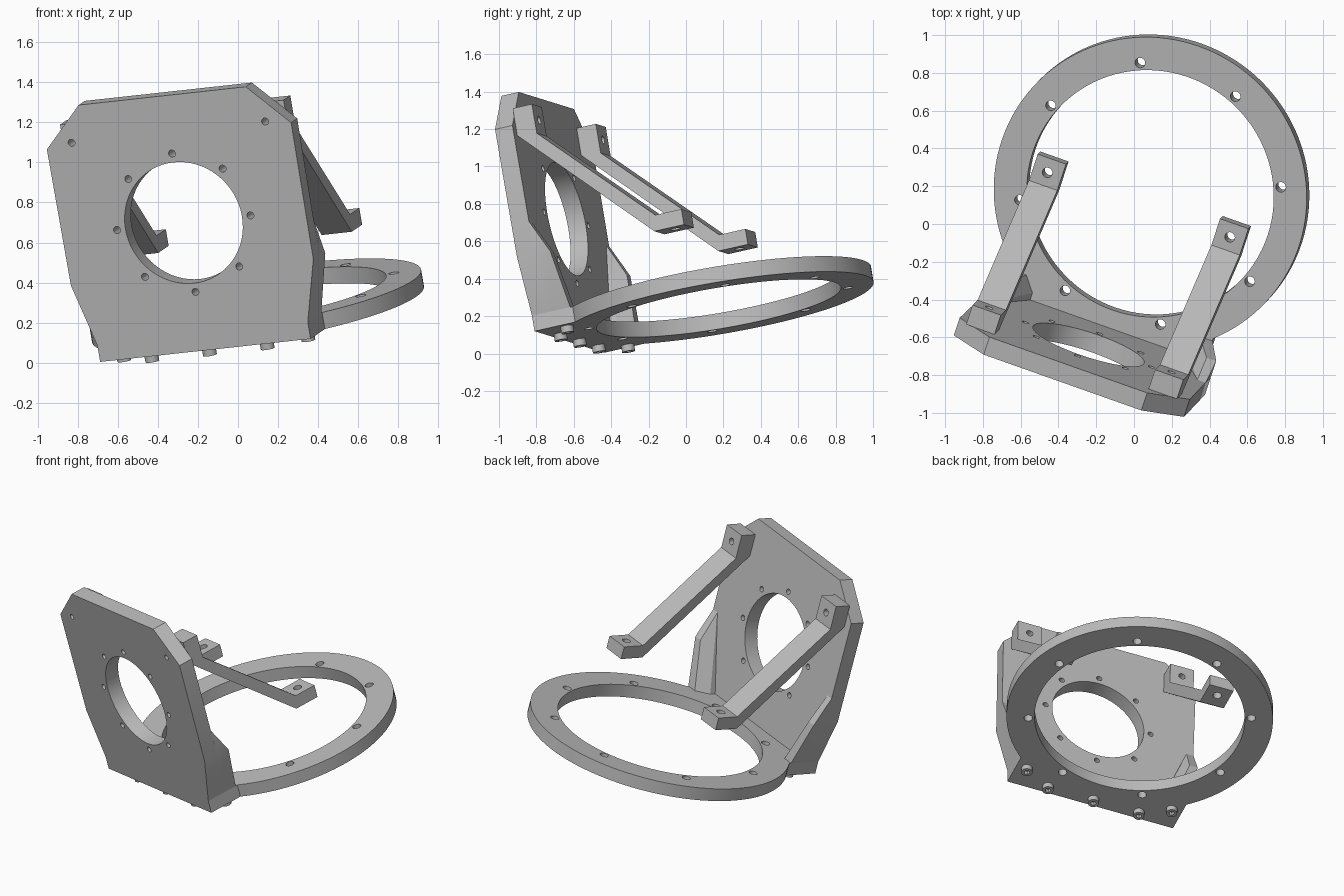
import bpy, bmesh
from math import cos, sin, pi, atan2, radians
from mathutils import Vector, Matrix

cube = bpy.data.objects.get("Cube")
if cube:
    bpy.data.objects.remove(cube)

grey = bpy.data.materials.new("machined grey")
grey.use_nodes = True
grey.diffuse_color = (0.5, 0.5, 0.5, 1)
grey.node_tree.nodes["Principled BSDF"].inputs["Base Color"].default_value = (0.5, 0.5, 0.5, 1)

# Tilted frame shared by the whole bracket
up = Vector((-0.165, -0.165, 0.972)).normalized()
side = Vector((0.938, -0.332, 0.103))
side = (side - up * side.dot(up)).normalized()
back = up.cross(side)
frame = Matrix((side, back, up)).transposed().to_4x4()
frame.translation = (0.1, 0.175, 0.242)

parts = []


def add_object(name, bm):
    bmesh.ops.recalc_face_normals(bm, faces=bm.faces)
    mesh = bpy.data.meshes.new(name)
    bm.to_mesh(mesh)
    bm.free()
    mesh.materials.append(grey)
    obj = bpy.data.objects.new(name, mesh)
    bpy.context.collection.objects.link(obj)
    return obj


def add_prism(bm, outline, axis, lo, hi):
    """Extrude a 2D outline along a local axis."""
    def place(p, d):
        q = list(p)
        q.insert("xyz".index(axis), d)
        return q
    a = [bm.verts.new(place(p, lo)) for p in outline]
    b = [bm.verts.new(place(p, hi)) for p in outline]
    bm.faces.new(a)
    bm.faces.new(b)
    for i in range(len(a)):
        j = (i + 1) % len(a)
        bm.faces.new((a[i], a[j], b[j], b[i]))


def circle(cx, cy, r, n=24):
    return [(cx + r * cos(2 * pi * i / n), cy + r * sin(2 * pi * i / n)) for i in range(n)]


def part(name, outline, axis, lo, hi, holes=()):
    """Prism with drilled holes, each hole being (outline, axis, lo, hi)."""
    bm = bmesh.new()
    add_prism(bm, outline, axis, lo, hi)
    obj = add_object(name, bm)
    if holes:
        bm = bmesh.new()
        for h in holes:
            add_prism(bm, *h)
        cutter = add_object("cutter", bm)
        cutter.hide_render = True
        mod = obj.modifiers.new("drill", "BOOLEAN")
        mod.operation = "DIFFERENCE"
        mod.solver = "EXACT"
        mod.object = cutter
        bpy.context.view_layer.update()
        deps = bpy.context.evaluated_depsgraph_get()
        obj.data = bpy.data.meshes.new_from_object(obj.evaluated_get(deps))
        obj.modifiers.clear()
        bpy.data.objects.remove(cutter)
    parts.append(obj)
    return obj


# Base ring with its straight mounting flange
outer, half, front, thick = 0.84, 0.56, -0.86, 0.085
start = atan2(-(outer ** 2 - half ** 2) ** 0.5, half)
sweep = pi - 2 * start
base = [(outer * cos(start + sweep * i / 96), outer * sin(start + sweep * i / 96)) for i in range(97)]
base += [(-half, front), (half, front)]
holes = [(circle(0, 0, 0.663, 96), "z", -1, 1)]
for k in range(8):
    a = radians(22.5 + 45 * k)
    holes.append((circle(0.703 * cos(a), 0.703 * sin(a), 0.027), "z", -1, 1))
part("base_ring", base, "z", 0, thick, holes)

# Upright plate with a round opening, bolt circle and two corner holes
right_edge = [(half, thick), (0.645, 0.40), (0.65, 1.10), (0.445, 1.306)]
plate = right_edge + [(-x, z) for x, z in reversed(right_edge)]
rear = front + 0.1
holes = [(circle(0, 0.655, 0.31, 64), "y", -2, 0)]
for k in range(8):
    a = radians(45 * k)
    holes.append((circle(0.355 * cos(a), 0.655 + 0.355 * sin(a), 0.018), "y", -2, 0))
for s in (-1, 1):
    holes.append((circle(0.515 * s, 1.12, 0.018), "y", -2, 0))
part("upright_plate", plate, "y", front, rear, holes)

# Tapered gussets bracing the plate on the base
gusset = [(0.647, rear, 0.573), (0.60, rear, 0.573), (0.645, -0.67, 0.39), (0.59, -0.67, 0.39),
          (half, -0.64, thick), (0.49, -0.64, thick), (0.43, -0.72, thick),
          (0.43, rear, thick), (half, rear, thick), (0.645, rear, 0.40)]
for s, label in ((1, "left"), (-1, "right")):
    bm = bmesh.new()
    for x, y, z in gusset:
        bm.verts.new((s * x, y, z))
    hull = bmesh.ops.convex_hull(bm, input=bm.verts)
    bmesh.ops.delete(bm, geom=[v for v in bm.verts if not v.link_faces], context="VERTS")
    parts.append(add_object(label + "_gusset", bm))

# Sloping support arms with a drilled tab at each end
arm = [(rear, 1.20), (-0.65, 1.20), (-0.65, 1.04), (-0.07, 0.465),
       (0.08, 0.465), (0.08, 0.38), (-0.09, 0.38), (rear, 1.05)]
for s, label in ((1, "left"), (-1, "right")):
    x = 0.515 * s
    part(label + "_arm", arm, "x", x - 0.08, x + 0.08,
         [(circle(x, 1.12, 0.022), "y", -1, -0.5),
          (circle(x, 0.003, 0.027), "z", 0.2, 0.6)])

# Socket-head bolts under the flange
for i, (x, y) in enumerate(((-0.49, -0.70), (-0.307, -0.803), (0, -0.803), (0.307, -0.803), (0.49, -0.70))):
    part("bolt_%d" % (i + 1), circle(x, y, 0.035), "z", -0.036, 0.002,
         [(circle(x, y, 0.018, 6), "z", -0.1, -0.012)])

# Tilt everything into place and smooth the round walls
bpy.ops.object.select_all(action="DESELECT")
for obj in parts:
    obj.matrix_world = frame
    obj.select_set(True)
bpy.context.view_layer.objects.active = parts[0]
bpy.ops.object.shade_smooth_by_angle(angle=radians(20))
